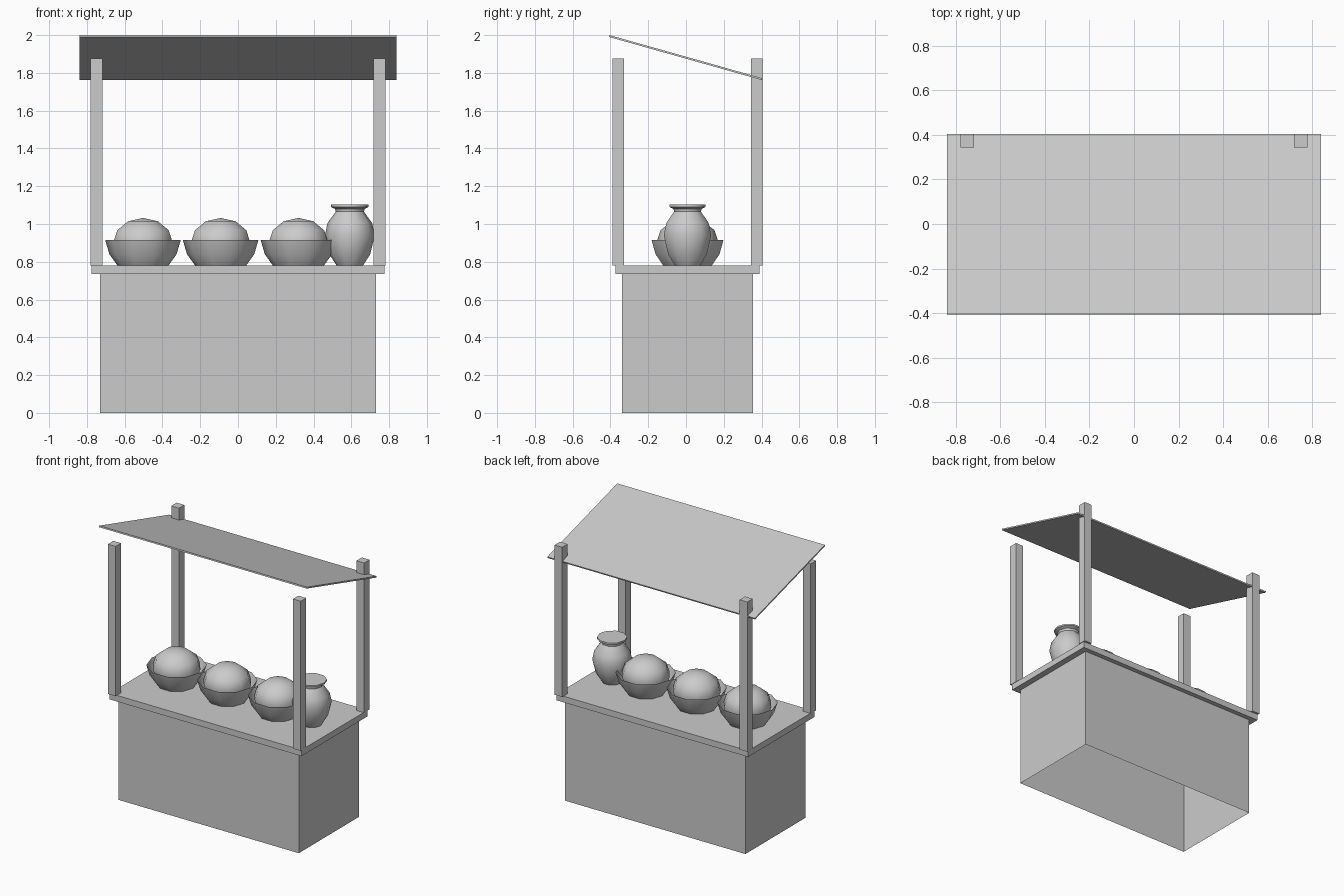
import bpy, bmesh, math
from mathutils import Matrix

if "Cube" in bpy.data.objects:
    bpy.data.objects.remove(bpy.data.objects["Cube"])

YC = 0.008      # shared depth centre of counter and goods
TOP = 0.78      # counter surface height
SIDES = 10


def finish(bm, name, smooth=False):
    mesh = bpy.data.meshes.new(name)
    bm.to_mesh(mesh)
    bm.free()
    ob = bpy.data.objects.new(name, mesh)
    bpy.context.collection.objects.link(ob)
    if smooth:
        bpy.ops.object.select_all(action='DESELECT')
        ob.select_set(True)
        bpy.context.view_layer.objects.active = ob
        bpy.ops.object.shade_smooth_by_angle(angle=math.radians(45))
    return ob


def box(name, size, loc, tilt=0.0, open_bottom=False):
    bm = bmesh.new()
    bmesh.ops.create_cube(bm, size=1, matrix=Matrix.Diagonal((*size, 1)))
    if open_bottom:
        low = [f for f in bm.faces if f.normal.z < -0.5]
        bmesh.ops.delete(bm, geom=low, context='FACES_ONLY')
    ob = finish(bm, name)
    ob.location = loc
    ob.rotation_euler.x = tilt
    return ob


def lathe(name, profile, x, cap_top=False):
    # rings of (radius, height) joined into a ten-sided vessel
    bm = bmesh.new()
    rings = []
    for r, z in profile:
        rings.append([bm.verts.new((r * math.cos(a), r * math.sin(a), z))
                      for a in (2 * math.pi * i / SIDES for i in range(SIDES))])
    for lo, hi in zip(rings, rings[1:]):
        for i in range(SIDES):
            j = (i + 1) % SIDES
            bm.faces.new((lo[i], lo[j], hi[j], hi[i]))
    bm.faces.new(rings[0][::-1])
    if cap_top:
        bm.faces.new(rings[-1])
    ob = finish(bm, name, smooth=True)
    ob.location = (x, YC, TOP)
    return ob


# Hollow base and counter slab
box("stall_base", (1.46, 0.696, 0.74), (0, YC, 0.37), open_bottom=True)
box("counter_top", (1.552, 0.764, 0.045), (0, YC, 0.7575))

# Corner posts
for side, sx in (("left", -1), ("right", 1)):
    for end, sy in (("front", -1), ("back", 1)):
        box(f"{end}_{side}_post", (0.062, 0.062, 1.095),
            (sx * 0.749, YC + sy * 0.366, 1.3275))

# Sloping canopy, high at the front
run, drop = 0.808, 0.228
box("canopy", (1.68, math.hypot(run, drop), 0.01), (0, -0.002, 1.881),
    tilt=-math.atan2(drop, run))

# Bowls heaped with goods
for n, x in enumerate((-0.503, -0.092, 0.32), 1):
    lathe(f"bowl_{n}", [(0.135, 0), (0.178, 0.06), (0.2, 0.135)], x)
    bm = bmesh.new()
    bmesh.ops.create_uvsphere(bm, u_segments=SIDES, v_segments=6, radius=1,
                              matrix=Matrix.Diagonal((0.165, 0.165, 0.13, 1)))
    heap = finish(bm, f"heap_{n}", smooth=True)
    heap.location = (x, YC, 0.902)

# Jar with flared lip
lathe("jar", [(0.07, 0), (0.108, 0.06), (0.132, 0.16), (0.118, 0.225),
              (0.075, 0.285), (0.078, 0.3), (0.1, 0.31), (0.1, 0.322)],
      0.592, cap_top=True)
